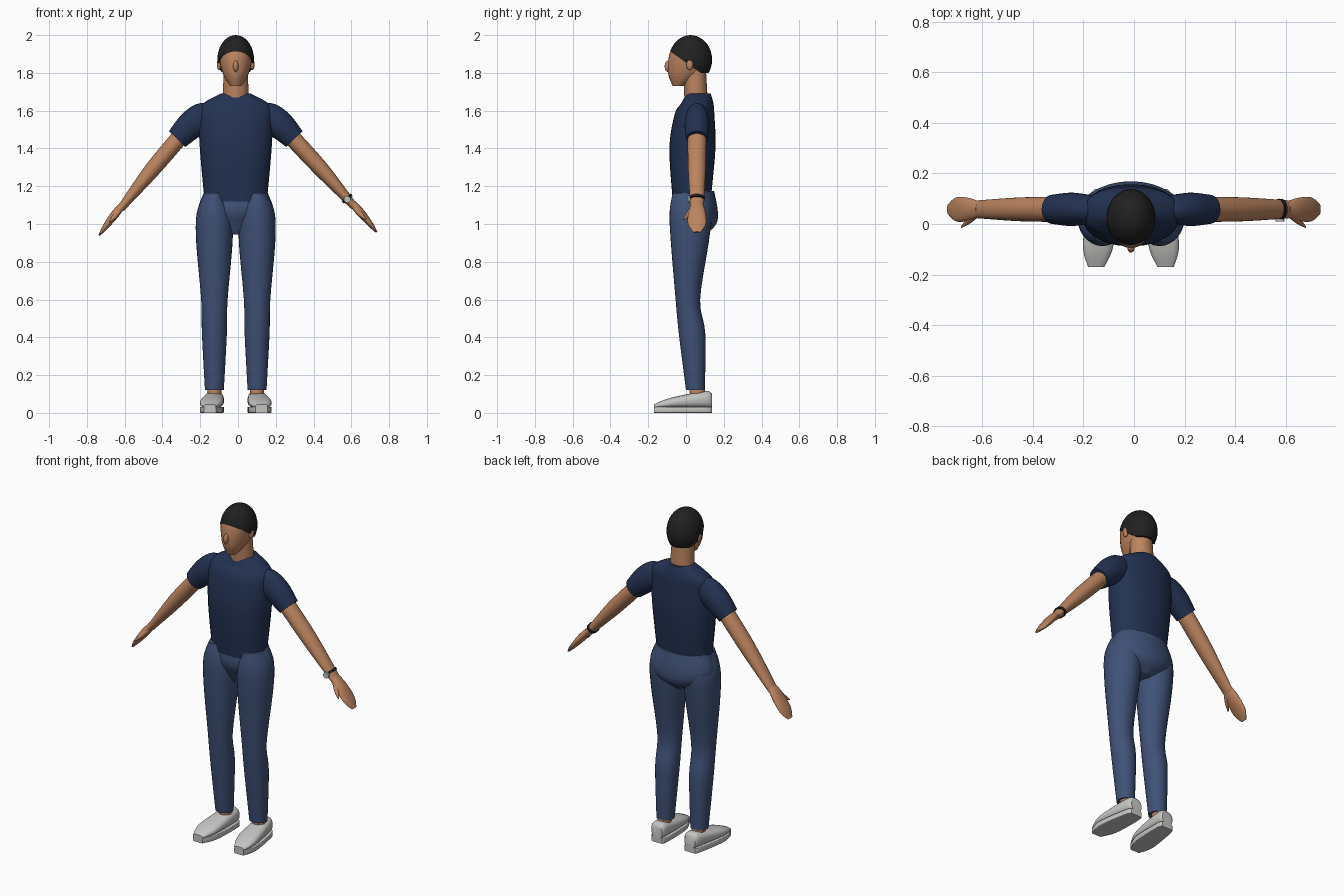
import bpy
import bmesh
from math import cos, sin, pi, copysign
from mathutils import Vector

if "Cube" in bpy.data.objects:
    bpy.data.objects.remove(bpy.data.objects["Cube"], do_unlink=True)

BODY_AXIS = Vector((-0.012, 0, 0))
LEG_X = 0.113
ARM_Y = 0.058


def material(name, red, green, blue):
    mat = bpy.data.materials.new(name)
    mat.use_nodes = True
    colour = (red, green, blue, 1)
    mat.diffuse_color = colour
    shader = next(node for node in mat.node_tree.nodes if node.type == 'BSDF_PRINCIPLED')
    shader.inputs["Base Color"].default_value = colour
    return mat


skin = material("skin", 0.5, 0.23, 0.115)
navy = material("navy shirt", 0.017, 0.032, 0.085)
denim = material("blue trousers", 0.05, 0.083, 0.185)
black = material("black hair and strap", 0.015, 0.015, 0.015)
grey = material("light grey shoe", 0.56, 0.56, 0.55)
metal = material("watch metal", 0.5, 0.55, 0.53)


def finish(name, bm, mat, side=1):
    """Turn a bmesh into a smooth object, mirrored for the right side."""
    for vert in bm.verts:
        vert.co.x *= side
        vert.co += BODY_AXIS
    bmesh.ops.recalc_face_normals(bm, faces=bm.faces)
    mesh = bpy.data.meshes.new(name)
    bm.to_mesh(mesh)
    bm.free()
    mesh.materials.append(mat)
    mesh.shade_smooth()
    mesh.set_sharp_from_angle(angle=0.8)
    obj = bpy.data.objects.new(name, mesh)
    bpy.context.collection.objects.link(obj)


def refine(rows, steps=5):
    """Interpolate section rows with a smooth curve through every row."""
    smooth_rows = []
    for i in range(len(rows) - 1):
        before, start = rows[max(i - 1, 0)], rows[i]
        end, after = rows[i + 1], rows[min(i + 2, len(rows) - 1)]
        for step in range(steps):
            t = step / steps
            ease = t * t * (3 - 2 * t)
            leave, arrive = t * (1 - t) ** 2 / 2, t * t * (t - 1) / 2
            smooth_rows.append([
                b + (c - b) * ease + (c - a) * leave + (d - b) * arrive
                for a, b, c, d in zip(before, start, end, after)])
    return smooth_rows + [list(rows[-1])]


def loft(rings, power=2, sides=28):
    """Skin capped superellipse rings, each a (centre, u, v) triple."""
    bm = bmesh.new()
    loops = []
    for centre, u, v in rings:
        loop = []
        for k in range(sides):
            angle = 2 * pi * k / sides
            c, s = (copysign(abs(w) ** (2 / power), w) for w in (cos(angle), sin(angle)))
            loop.append(bm.verts.new(Vector(centre) + Vector(u) * c + Vector(v) * s))
        loops.append(loop)
    for lower, upper in zip(loops, loops[1:]):
        for k in range(sides):
            bm.faces.new((lower[k - 1], lower[k], upper[k], upper[k - 1]))
    bm.faces.new(loops[0])
    bm.faces.new(loops[-1])
    return bm


def upright(rows, x=0, power=2):
    """Level sections: height, y centre, half width, half depth."""
    return loft([((x, y, z), (width, 0, 0), (0, depth, 0))
                 for z, y, width, depth in refine(rows)], power)


def limb(rows, side=1, y=ARM_Y, slope=0):
    """Sections square to a path: x, z, half thickness, half depth."""
    rows = refine(rows)
    first = rows[0][0]
    rings = []
    for i, (x, z, thick, depth) in enumerate(rows):
        ahead, behind = rows[min(i + 1, len(rows) - 1)], rows[max(i - 1, 0)]
        across = Vector((behind[1] - ahead[1], 0, ahead[0] - behind[0])).normalized()
        # The left arm reaches slightly wider
        reach = max(0, x - 0.3) * 0.055 if side > 0 else 0
        centre = (x + reach, y + slope * (x - first), z + reach * 0.7)
        rings.append((centre, across * thick, (0, depth, 0)))
    return loft(rings)


def ball(centre, radii):
    bm = bmesh.new()
    bmesh.ops.create_uvsphere(bm, u_segments=28, v_segments=18, radius=1)
    for vert in bm.verts:
        vert.co = Vector(centre) + vert.co * Vector(radii)
    return bm


# Head, nose and neck
finish("head", upright([
    (1.73, -0.04, 0.03, 0.03), (1.8, 0, 0.07, 0.095),
    (1.9, 0.02, 0.088, 0.108), (1.96, 0.02, 0.06, 0.075)]), skin)
finish("nose", ball((0, -0.095, 1.835), (0.014, 0.018, 0.03)), skin)
finish("neck", upright([(1.62, 0.055, 0.072, 0.062), (1.83, 0.045, 0.062, 0.06)]), skin)

# Hair cap, cut along the sloping hairline and the level nape
hair = ball((0, 0.024, 1.87), (0.097, 0.114, 0.13))
for point, normal in (((0, -0.1, 1.925), (0, 0.7, 1)), ((0, 0, 1.8), (0, 0, 1))):
    bmesh.ops.bisect_plane(hair, geom=hair.verts[:] + hair.edges[:] + hair.faces[:],
                           plane_co=point, plane_no=normal, clear_inner=True)
    bmesh.ops.holes_fill(hair, edges=[edge for edge in hair.edges if edge.is_boundary])
finish("hair", hair, black)

# Shirt body
finish("shirt_body", upright([
    (1.12, 0.03, 0.165, 0.1), (1.4, 0.034, 0.19, 0.122), (1.58, 0.045, 0.195, 0.105),
    (1.64, 0.06, 0.17, 0.085), (1.69, 0.067, 0.08, 0.064)], power=2.2), navy)

# Trouser seat
finish("trouser_seat", upright([
    (1.175, 0.045, 0.165, 0.104), (1.07, 0.05, 0.2, 0.118),
    (1, 0.06, 0.15, 0.1), (0.945, 0.045, 0.035, 0.06)]), denim)

leg_rows = [(1.165, 0.02, 0.05, 0.09), (1.06, 0.025, 0.093, 0.112), (0.9, 0.02, 0.096, 0.1),
            (0.6, 0.01, 0.07, 0.065), (0.42, 0.032, 0.066, 0.07), (0.12, 0.05, 0.05, 0.05)]
sleeve_rows = [(0.15, 1.56, 0.07, 0.055), (0.18, 1.56, 0.08, 0.06),
               (0.24, 1.52, 0.075, 0.066), (0.31, 1.45, 0.06, 0.058)]
arm_rows = [(0.27, 1.49, 0.045, 0.05), (0.44, 1.29, 0.042, 0.047), (0.61, 1.08, 0.02, 0.035)]
hand_rows = [(0.6, 1.1, 0.018, 0.03), (0.64, 1.05, 0.022, 0.045),
             (0.69, 0.985, 0.015, 0.048), (0.723, 0.94, 0.005, 0.02)]
thumb_rows = [(0.61, 1.08, 0.015, 0.02), (0.64, 1.04, 0.013, 0.016), (0.67, 1.01, 0.003, 0.004)]
# Shoe sections: y, half width, top height
shoe_rows = [(0.138, 0.035, 0.1), (0.1, 0.05, 0.115), (-0.08, 0.061, 0.08), (-0.17, 0.032, 0.045)]


def shoe_part(bottom, top, power):
    """Loft from heel to toe, with the toe turned outward."""
    rings = []
    for y, width, height in refine(shoe_rows):
        height = min(height, top)
        centre = (0.122 - 0.09 * y, y, (bottom + height) / 2)
        rings.append((centre, (width, 0, 0), (0, 0, (height - bottom) / 2)))
    return loft(rings, power)


# Paired parts
for label, side in (("left", 1), ("right", -1)):
    finish(label + "_trouser_leg", upright(leg_rows, LEG_X), denim, side)
    finish(label + "_sleeve", limb(sleeve_rows, side), navy, side)
    finish(label + "_arm", limb(arm_rows, side), skin, side)
    finish(label + "_hand", limb(hand_rows, side), skin, side)
    finish(label + "_thumb", limb(thumb_rows, side, y=0.045, slope=-0.95), skin, side)
    finish(label + "_ear", ball((0.088, 0.02, 1.845), (0.012, 0.018, 0.03)), skin, side)
    finish(label + "_ankle", ball((LEG_X, 0.06, 0.11), (0.038, 0.042, 0.05)), skin, side)
    finish(label + "_shoe_upper", shoe_part(0.025, 1, power=2.5), grey, side)
    finish(label + "_shoe_sole", shoe_part(0, 0.032, power=12), grey, side)

# Wristwatch on the left wrist
strap_rows = [(0.57, 1.13, 0.032, 0.042), (0.58, 1.118, 0.031, 0.041)]
finish("watch_strap", limb(strap_rows), black)
dial_rings = [((0.59, y, 1.13), (0.018, 0, 0), (0, 0, 0.018)) for y in (0.02, 0.01)]
finish("watch_dial", loft(dial_rings), metal)
